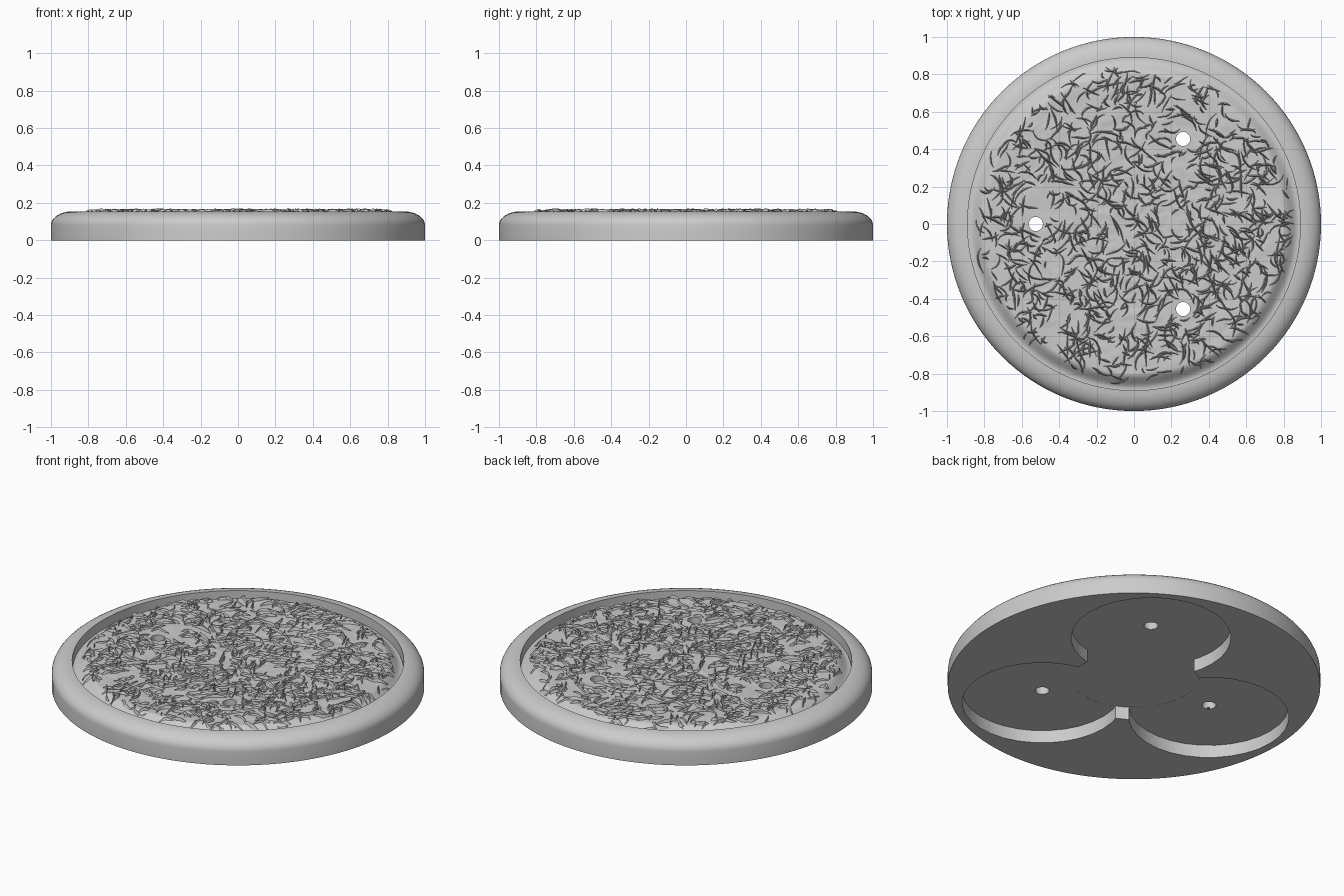
import bpy, bmesh, math, random
from mathutils import Vector, noise

random.seed(7)
cube = bpy.data.objects.get("Cube")
if cube:
    bpy.data.objects.remove(cube, do_unlink=True)

GREY = (0.6, 0.6, 0.6, 1.0)
mat = bpy.data.materials.new("plain grey")
mat.use_nodes = True
mat.diffuse_color = GREY
mat.node_tree.nodes["Principled BSDF"].inputs["Base Color"].default_value = GREY

LOBE_DIST = 0.525
LOBES = [Vector((LOBE_DIST * math.cos(a), LOBE_DIST * math.sin(a), 0))
         for a in (math.pi / 3, math.pi, -math.pi / 3)]
HOLE_R = 0.038


def finish(bm, name):
    bmesh.ops.recalc_face_normals(bm, faces=bm.faces)
    mesh = bpy.data.meshes.new(name)
    bm.to_mesh(mesh)
    bm.free()
    mesh.materials.append(mat)
    obj = bpy.data.objects.new(name, mesh)
    bpy.context.collection.objects.link(obj)
    return obj


def select_only(obj):
    bpy.ops.object.select_all(action='DESELECT')
    obj.select_set(True)
    bpy.context.view_layer.objects.active = obj


def lathe(profile, segments, name, height=None):
    """Turn a profile that starts and ends on the axis into a closed solid."""
    bm = bmesh.new()
    rings = []
    for r, z in profile:
        if r == 0:
            rings.append([bm.verts.new((0, 0, z))] * segments)
            continue
        ring = []
        for i in range(segments):
            a = math.tau * i / segments
            x, y = r * math.cos(a), r * math.sin(a)
            ring.append(bm.verts.new((x, y, height(x, y) if z is None else z)))
        rings.append(ring)
    for lower, upper in zip(rings, rings[1:]):
        for i in range(segments):
            j = (i + 1) % segments
            corners = dict.fromkeys((lower[i], lower[j], upper[j], upper[i]))
            bm.faces.new(list(corners))
    return finish(bm, name)


def cut_cylinder(target, centre, radius, bottom, top, segments):
    cutter = lathe([(0, bottom), (radius, bottom), (radius, top), (0, top)],
                   segments, "cutter")
    cutter.location = centre
    cutter.hide_render = True
    bpy.context.view_layer.update()
    mod = target.modifiers.new("cut", 'BOOLEAN')
    mod.operation = 'DIFFERENCE'
    mod.solver = 'EXACT'
    mod.object = cutter
    select_only(target)
    bpy.ops.object.modifier_apply(modifier=mod.name)
    bpy.data.objects.remove(cutter, do_unlink=True)


def ground_height(x, y):
    """Rough ground that falls away into a groove beside the rim."""
    r = math.hypot(x, y)
    t = min(max((0.88 - r) / 0.08, 0), 1)
    edge = t * t * (3 - 2 * t)
    bumps = noise.noise(Vector((x * 9, y * 9, 0))) * 0.004
    bumps += noise.noise(Vector((x * 28, y * 28, 3))) * 0.003
    return 0.1 + edge * (0.049 + bumps)


# Rounded base with a raised rim
rim = [(0, 0), (1, 0), (1, 0.08)]
for k in range(1, 9):
    a = math.pi / 2 * k / 8
    rim.append((0.89 + 0.11 * math.cos(a), 0.08 + 0.074 * math.sin(a)))
rim += [(0.89, 0.092), (0, 0.092)]
base = lathe(rim, 128, "round_base")

# Rough ground panel inside the rim
panel = [(0, 0.086), (0.888, 0.086)]
panel += [(0.888 * k / 80, None) for k in range(80, 0, -1)]
panel.append((0, ground_height(0, 0)))
ground = lathe(panel, 180, "ground_panel", ground_height)

# Three round pockets joined by a centre pocket underneath
for c in LOBES:
    cut_cylinder(base, c, 0.43, -0.1, 0.075, 32)
cut_cylinder(base, Vector((0, 0, 0)), 0.36, -0.1, 0.0755, 32)

# Screw holes through base and ground
for c in LOBES:
    for part in (base, ground):
        cut_cylinder(part, c, HOLE_R, -0.2, 0.4, 24)

for part in (base, ground):
    select_only(part)
    bpy.ops.object.shade_smooth_by_angle(angle=math.radians(30))


# Scattered bent twigs
def add_twig(bm):
    r, a = 0.845 * math.sqrt(random.random()), random.uniform(0, math.tau)
    pos = Vector((r * math.cos(a), r * math.sin(a), 0))
    heading = random.uniform(0, math.tau)
    length = random.uniform(0.035, 0.15)
    bend = random.uniform(-0.3, 0.3)
    width = random.uniform(0.005, 0.009)
    rise = random.uniform(0.009, 0.02)
    steps = 6
    path = []
    for k in range(steps + 1):
        path.append((pos.copy(), heading))
        heading += bend + random.uniform(-0.25, 0.25)
        pos += Vector((math.cos(heading), math.sin(heading), 0)) * length / steps
    for p, h in path:
        if p.length > 0.86 or any((p - c).length < HOLE_R + 0.012 for c in LOBES):
            return
    rings = []
    for k, (p, h) in enumerate(path):
        swell = 0.25 + 0.75 * math.sin(math.pi * k / steps)
        side = Vector((-math.sin(h), math.cos(h), 0)) * width * swell
        z = ground_height(p.x, p.y)
        crest = min(z + rise * swell * random.uniform(0.8, 1.1), 0.172)
        rings.append([bm.verts.new((p.x + side.x, p.y + side.y, z - 0.006)),
                      bm.verts.new((p.x, p.y, crest)),
                      bm.verts.new((p.x - side.x, p.y - side.y, z - 0.006))])
    for one, two in zip(rings, rings[1:]):
        for i in range(3):
            j = (i + 1) % 3
            bm.faces.new((one[i], one[j], two[j], two[i]))
    bm.faces.new(rings[0])
    bm.faces.new(rings[-1])


twigs = bmesh.new()
for _ in range(1150):
    add_twig(twigs)
finish(twigs, "scattered_twigs")
